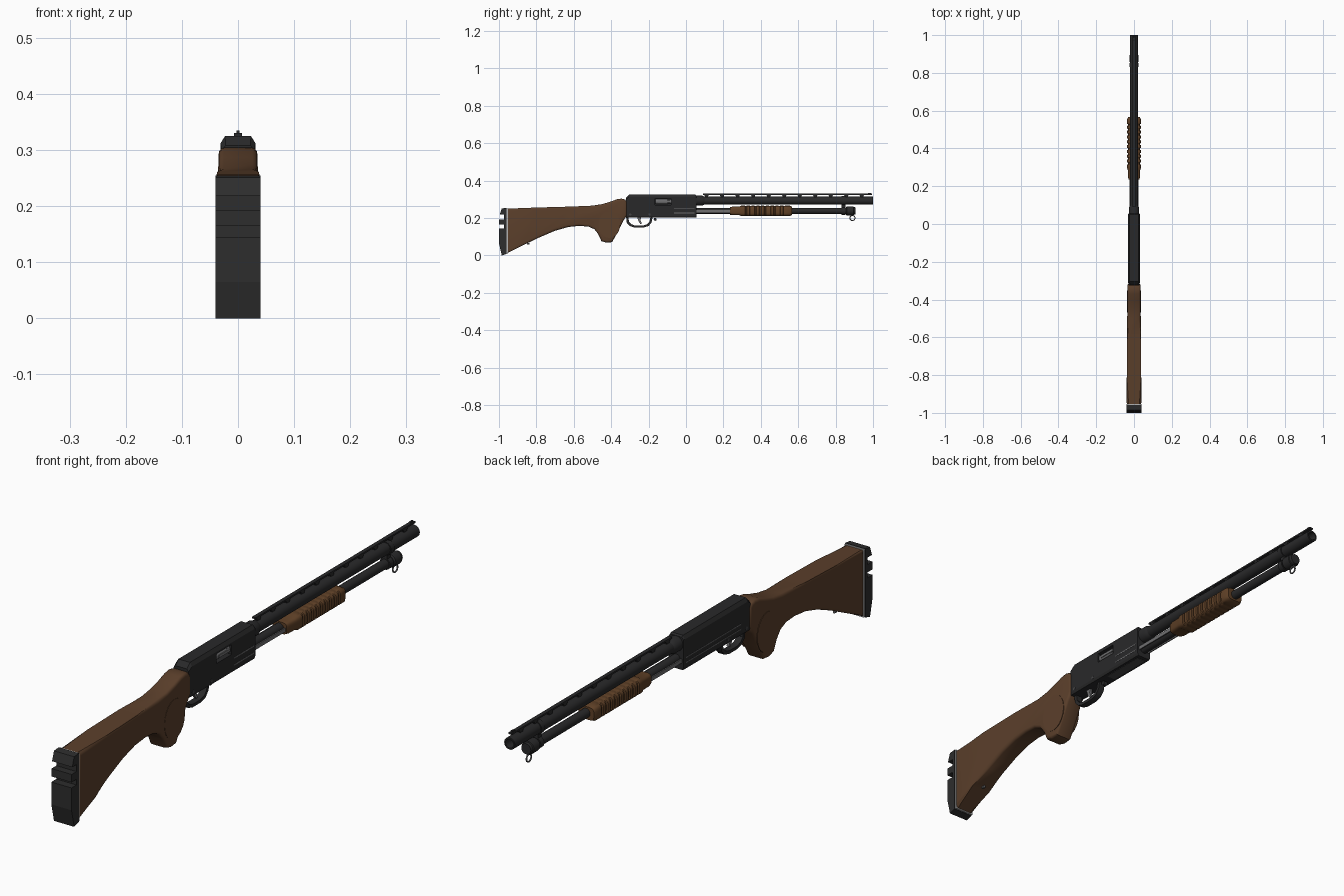
import bpy, bmesh, math
from mathutils import Vector, Matrix

if "Cube" in bpy.data.objects:
    bpy.data.objects.remove(bpy.data.objects["Cube"])


def material(name, rgb):
    m = bpy.data.materials.new(name)
    m.diffuse_color = (*rgb, 1)
    m.use_nodes = True
    m.node_tree.nodes["Principled BSDF"].inputs["Base Color"].default_value = m.diffuse_color
    return m


BLACK = material("gunmetal black", (0.022, 0.022, 0.023))
RUBBER = material("rubber black", (0.026, 0.026, 0.026))
WOOD = material("walnut wood", (0.105, 0.050, 0.024))
FORE = material("forend wood", (0.115, 0.052, 0.020))
STEEL = material("bare steel", (0.16, 0.16, 0.165))
DARK = material("dark steel", (0.06, 0.06, 0.062))
WHITE = material("pale spacer", (0.45, 0.45, 0.45))


def finish(bm, name, mat, smooth=35):
    bmesh.ops.recalc_face_normals(bm, faces=bm.faces)
    me = bpy.data.meshes.new(name)
    bm.to_mesh(me)
    bm.free()
    me.materials.append(mat)
    ob = bpy.data.objects.new(name, me)
    bpy.context.collection.objects.link(ob)
    if smooth:
        bpy.ops.object.select_all(action='DESELECT')
        ob.select_set(True)
        bpy.context.view_layer.objects.active = ob
        bpy.ops.object.shade_smooth_by_angle(angle=math.radians(smooth))
    return ob


def loft(name, rings, mat, smooth=35, closed=False):
    """Skin a list of equal-length rings of 3D points."""
    bm = bmesh.new()
    vs = [[bm.verts.new(p) for p in r] for r in rings]
    n = len(vs[0])
    pairs = list(zip(vs, vs[1:])) + ([(vs[-1], vs[0])] if closed else [])
    for a, b in pairs:
        for i in range(n):
            j = (i + 1) % n
            bm.faces.new((a[i], a[j], b[j], b[i]))
    if not closed:
        bm.faces.new(vs[0])
        bm.faces.new(vs[-1])
    return finish(bm, name, mat, smooth)


def lathe(name, prof, z, mat, n=24, x=0):
    """Turn (y, radius) pairs around a lengthwise axis."""
    rings = [[(x + r * math.cos(2 * math.pi * i / n), y, z + r * math.sin(2 * math.pi * i / n))
              for i in range(n)] for y, r in prof]
    return loft(name, rings, mat)


def prism(name, pts, half, mat, bevel=0, taper=None, x=0, smooth=35):
    """Side profile of (y, z) points given thickness in x."""
    bm = bmesh.new()
    f = bm.faces.new([bm.verts.new((-half, y, z)) for y, z in pts])
    ext = bmesh.ops.extrude_face_region(bm, geom=[f])
    for v in ext['geom']:
        if isinstance(v, bmesh.types.BMVert):
            v.co.x = half
    if bevel:
        rim = [e for e in bm.edges if abs(e.verts[0].co.x - e.verts[1].co.x) < 1e-6]
        bmesh.ops.bevel(bm, geom=rim, offset=bevel, segments=3, profile=0.5,
                        affect='EDGES', clamp_overlap=True)
    for v in bm.verts:
        v.co.x = v.co.x * (taper(v.co.y) if taper else 1) + x
    return finish(bm, name, mat, smooth)


def box(name, lo, hi, mat):
    return prism(name, [(lo[1], lo[2]), (hi[1], lo[2]), (hi[1], hi[2]), (lo[1], hi[2])],
                 (hi[0] - lo[0]) / 2, mat, x=(hi[0] + lo[0]) / 2, smooth=0)


def disc(name, x, y, z, r, half, mat, n=12):
    return prism(name, [(y + r * math.cos(2 * math.pi * i / n), z + r * math.sin(2 * math.pi * i / n))
                        for i in range(n)], half, mat, x=x)


# Stock with pistol grip
stock = [(-0.955, 0.25), (-0.80, 0.256), (-0.62, 0.261), (-0.50, 0.266), (-0.45, 0.274),
         (-0.405, 0.287), (-0.37, 0.300), (-0.345, 0.304), (-0.325, 0.299), (-0.315, 0.285),
         (-0.315, 0.215), (-0.335, 0.185), (-0.365, 0.125), (-0.395, 0.071), (-0.425, 0.068),
         (-0.452, 0.076), (-0.470, 0.115), (-0.490, 0.140), (-0.52, 0.154), (-0.57, 0.158),
         (-0.63, 0.152), (-0.70, 0.132), (-0.78, 0.098), (-0.86, 0.060), (-0.955, 0.012)]
prism("stock", stock, 0.0395, WOOD, bevel=0.011,
      taper=lambda y: 1 - 0.13 * (y + 0.95) / 0.63)
grip_panel = [(-0.41 + 0.058 * math.cos(a), 0.165 + 0.072 * math.sin(a))
              for a in (2 * math.pi * i / 20 for i in range(20))]
for s in (-1, 1):
    prism("grip_panel", grip_panel, 0.0012, WOOD, x=s * 0.0352)

# Butt: pale spacer and grooved recoil pad
box("butt_spacer", (-0.0385, -0.963, 0.009), (0.0385, -0.953, 0.252), WHITE)
pad = [(-0.959, 0.254), (-0.985, 0.251), (-0.996, 0.218), (-0.972, 0.218), (-0.972, 0.193),
       (-0.999, 0.193), (-1.0, 0.165), (-0.972, 0.165), (-0.972, 0.145), (-1.0, 0.145),
       (-1.0, 0.065), (-0.985, 0.0), (-0.959, 0.008)]
prism("recoil_pad", pad, 0.04, RUBBER, smooth=0)
lathe("sling_stud", [(-0.85, 0.005), (-0.838, 0.005)], 0.062, STEEL, 10)

# Receiver with chamfered top, cut for the ejection port
def rec_ring(y, top, w=1.0):
    half = [(0.027, 0.203), (0.031, 0.212), (0.031, min(0.312, top - 0.008)), (0.023, top)]
    return [(x * w, y, z) for x, z in half] + [(-x * w, y, z) for x, z in reversed(half)]


receiver = loft("receiver", [rec_ring(-0.322, 0.308, 0.96), rec_ring(-0.305, 0.325),
                             rec_ring(0.050, 0.325), rec_ring(0.056, 0.320, 0.95)], BLACK, 0)
cutter = box("port_cutter", (0.014, -0.165, 0.27), (0.06, -0.08, 0.305), BLACK)
cutter.hide_render = True
cutter.hide_viewport = True
mod = receiver.modifiers.new("port", 'BOOLEAN')
mod.object = cutter
mod.solver = 'EXACT'
lathe("bolt", [(-0.164, 0.014), (-0.100, 0.014), (-0.096, 0.011), (-0.081, 0.011)], 0.288, STEEL, 16, x=0.014)
box("bolt_extractor", (0.02, -0.15, 0.283), (0.030, -0.085, 0.293), STEEL)

# Receiver side strips, pins and loading gate
for z in (0.225, 0.250):
    box("side_strip_right", (0.030, -0.065, z), (0.0318, 0.045, z + 0.004), STEEL)
for z in (0.226, 0.244):
    box("side_strip_left", (-0.0318, -0.27, z), (-0.030, 0.045, z + 0.003), STEEL)
for y in (-0.298, -0.195):
    disc("receiver_pin", 0, y, 0.219, 0.006, 0.0322, DARK)
box("loading_gate", (-0.017, -0.13, 0.2015), (0.017, 0.04, 0.204), DARK)
disc("slide_release", 0, -0.165, 0.193, 0.008, 0.008, BLACK)

# Trigger and guard
guard = [(-0.320, 0.207), (-0.317, 0.175), (-0.300, 0.157), (-0.275, 0.149), (-0.228, 0.149),
         (-0.200, 0.157), (-0.184, 0.176), (-0.178, 0.207), (-0.190, 0.207), (-0.195, 0.181),
         (-0.207, 0.167), (-0.230, 0.160), (-0.273, 0.160), (-0.293, 0.167), (-0.305, 0.180),
         (-0.308, 0.207)]
prism("trigger_guard", guard, 0.012, BLACK)
prism("trigger", [(-0.262, 0.206), (-0.240, 0.206), (-0.243, 0.188), (-0.236, 0.170),
                  (-0.243, 0.167), (-0.254, 0.182)], 0.005, STEEL)

# Barrel with open muzzle and collar
lathe("barrel", [(0.05, 0.0215), (0.999, 0.0215), (1.0, 0.0205), (1.0, 0.0155), (0.85, 0.0155)],
      0.293, BLACK, 28)
lathe("barrel_collar", [(0.05, 0.027), (0.085, 0.027), (0.095, 0.023), (0.10, 0.021)], 0.293, BLACK, 28)

# Ventilated rib, posts and sights
box("rib", (-0.007, 0.09, 0.324), (0.007, 0.995, 0.330), BLACK)
for i in range(11):
    y = 0.11 + i * 0.083
    prism("rib_post", [(y - 0.007, 0.312), (y + 0.007, 0.312), (y + 0.013, 0.326), (y - 0.013, 0.326)],
          0.006, BLACK, smooth=0)
prism("front_sight", [(0.965, 0.328), (0.99, 0.328), (0.988, 0.335), (0.976, 0.335)], 0.003, BLACK, smooth=0)

# Magazine tube, cap and barrel clamp
lathe("magazine_tube", [(0.05, 0.0165), (0.87, 0.0165)], 0.238, BLACK)
lathe("magazine_cap", [(0.855, 0.020), (0.860, 0.024), (0.895, 0.024), (0.897, 0.021), (0.906, 0.019)],
      0.238, BLACK, 20)
lathe("clamp_lower", [(0.832, 0.021), (0.852, 0.021)], 0.238, BLACK)
lathe("clamp_upper", [(0.832, 0.0245), (0.852, 0.0245)], 0.293, BLACK)
box("clamp_web", (-0.009, 0.832, 0.245), (0.009, 0.852, 0.285), BLACK)

# Sling ring under the cap
ring = []
for i in range(20):
    a = 2 * math.pi * i / 20
    ring.append([(0.0028 * math.sin(b), 0.89 + (0.0135 + 0.0028 * math.cos(b)) * math.cos(a),
                  0.200 + (0.0135 + 0.0028 * math.cos(b)) * math.sin(a))
                 for b in (2 * math.pi * k / 8 for k in range(8))])
loft("sling_ring", ring, STEEL, closed=True)

# Action bars between receiver and forend
for s in (-1, 1):
    box("action_bar", (s * 0.021 - 0.002, 0.04, 0.228), (s * 0.021 + 0.002, 0.26, 0.242), STEEL)


# Forend: rounded sections that step in and out for the finger grooves
def fore_ring(y, w, h):
    pts = []
    for k in range(24):
        a = 2 * math.pi * (k + 0.5) / 24
        c, s = math.cos(a), math.sin(a)
        pts.append((w * math.copysign(abs(c) ** 0.5, c), y, 0.238 + h * math.copysign(abs(s) ** 0.5, s)))
    return pts


rings = [fore_ring(0.235, 0.028, 0.021), fore_ring(0.250, 0.032, 0.023), fore_ring(0.285, 0.033, 0.023),
         fore_ring(0.295, 0.0365, 0.028)]
for i in range(9):
    y = 0.315 + i * 0.0255
    rings += [fore_ring(y, 0.0365, 0.028), fore_ring(y + 0.002, 0.031, 0.0275),
              fore_ring(y + 0.009, 0.031, 0.0275), fore_ring(y + 0.011, 0.0365, 0.028)]
rings += [fore_ring(0.555, 0.0365, 0.028), fore_ring(0.566, 0.031, 0.023)]
loft("forend", rings, FORE, 30)
